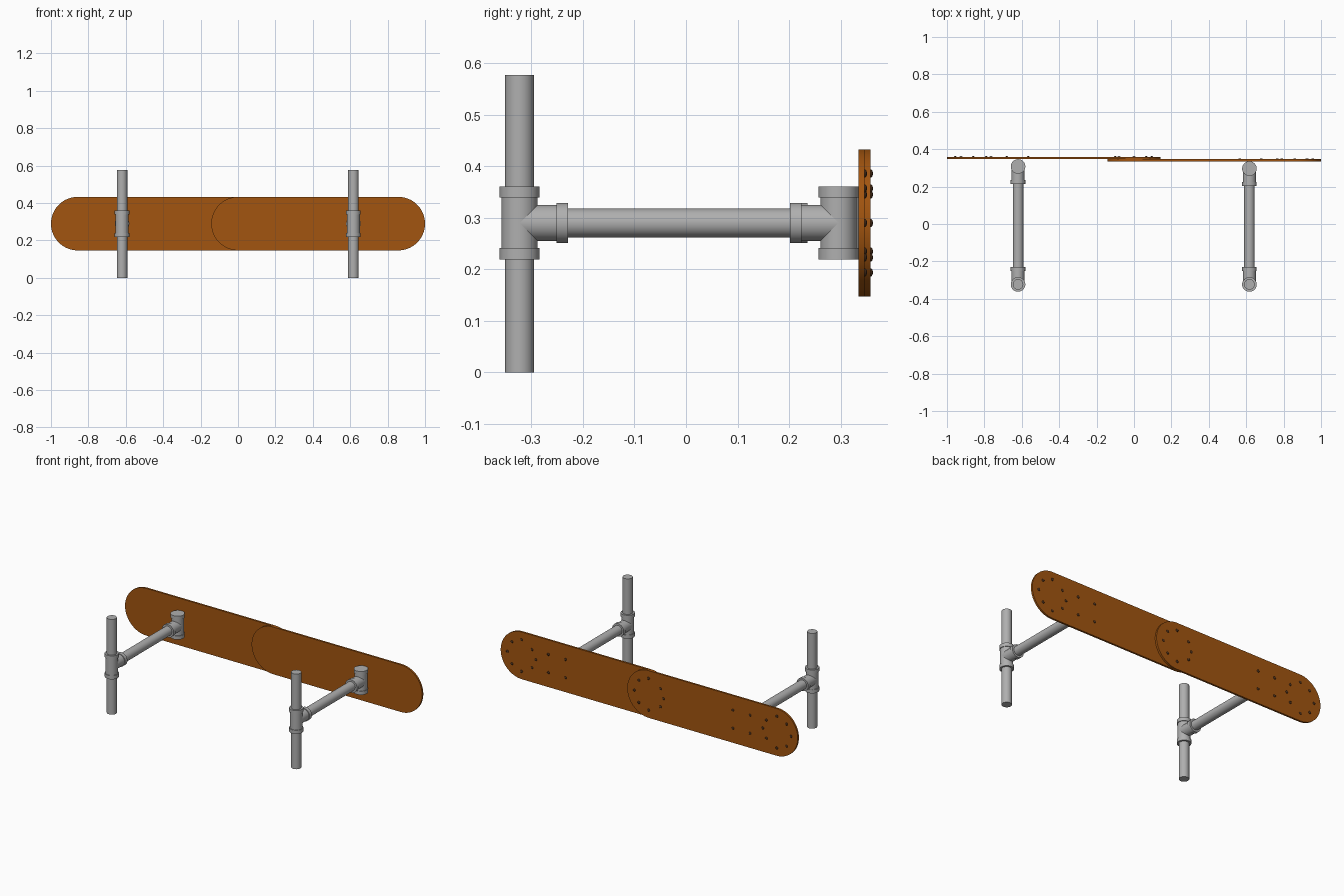
import bpy, bmesh, math
from mathutils import Vector

cube = bpy.data.objects.get("Cube")
if cube:
    bpy.data.objects.remove(cube, do_unlink=True)


def make_material(name, rgb):
    mat = bpy.data.materials.new(name)
    mat.use_nodes = True
    mat.diffuse_color = (*rgb, 1)
    mat.node_tree.nodes["Principled BSDF"].inputs["Base Color"].default_value = (*rgb, 1)
    return mat


STEEL = make_material("galvanised grey", (0.43, 0.43, 0.43))
WOOD = make_material("orange brown wood", (0.36, 0.09, 0.005))
BOLT = make_material("dark bolt", (0.06, 0.025, 0.01))

MID = 0.29           # height of the rail axis
POST_Y = -0.323
PIPE, BODY, COLLAR = 0.028, 0.035, 0.039
HALF_TEE = 0.071     # centre of a tee to its open end
LIP = 0.022          # length of a collar
BOARD_R = 0.143
THICK = 0.0115
FRONT_Y = 0.335      # front face of the front board


def finish(name, bm, mat):
    bmesh.ops.recalc_face_normals(bm, faces=bm.faces)
    mesh = bpy.data.meshes.new(name)
    bm.to_mesh(mesh)
    bm.free()
    mesh.materials.append(mat)
    obj = bpy.data.objects.new(name, mesh)
    bpy.context.collection.objects.link(obj)
    bpy.ops.object.select_all(action="DESELECT")
    obj.select_set(True)
    bpy.context.view_layer.objects.active = obj
    bpy.ops.object.shade_smooth_by_angle(angle=math.radians(35))
    return obj


def add_tube(bm, start, end, radius):
    """Capped cylinder between two points."""
    a, b = Vector(start), Vector(end)
    new = bmesh.ops.create_cone(bm, cap_ends=True, segments=40, radius1=radius,
                                radius2=radius, depth=(b - a).length)["verts"]
    turn = (b - a).to_track_quat("Z", "Y").to_matrix()
    bmesh.ops.rotate(bm, verts=new, matrix=turn)
    bmesh.ops.translate(bm, verts=new, vec=(a + b) / 2)


def pipe(name, start, end):
    bm = bmesh.new()
    add_tube(bm, start, end, PIPE)
    finish(name, bm, STEEL)


def tee(name, x, y, facing):
    """Vertical tee fitting with a branch along y and a collar on each opening."""
    bm = bmesh.new()
    centre = Vector((x, y, MID))
    up, out = Vector((0, 0, 1)), Vector((0, facing, 0))
    add_tube(bm, centre - up * (HALF_TEE - LIP), centre + up * (HALF_TEE - LIP), BODY)
    for d, reach in ((up, HALF_TEE), (-up, HALF_TEE), (out, 0.094)):
        add_tube(bm, centre + d * (reach - LIP), centre + d * reach, COLLAR)
    add_tube(bm, centre, centre + out * (0.094 - LIP), BODY)
    finish(name, bm, STEEL)


def board(name, x0, x1, y):
    """Round-ended plank standing on edge."""
    bm = bmesh.new()
    steps = 32
    ring = []
    for cx, start in ((x1 - BOARD_R, -math.pi / 2), (x0 + BOARD_R, math.pi / 2)):
        for i in range(steps + 1):
            a = start + math.pi * i / steps
            ring.append(bm.verts.new((cx + BOARD_R * math.cos(a), y,
                                      MID + BOARD_R * math.sin(a))))
    face = bm.faces.new(ring)
    top = bmesh.ops.extrude_face_region(bm, geom=[face])["geom"]
    bmesh.ops.translate(bm, vec=(0, THICK, 0),
                        verts=[g for g in top if isinstance(g, bmesh.types.BMVert)])
    finish(name, bm, WOOD)


def bolts(name, spots, y):
    """Low domed bolt heads on the back of a board."""
    bm = bmesh.new()
    for x, dz in spots:
        for z in {MID + dz, MID - dz}:
            new = bmesh.ops.create_uvsphere(bm, u_segments=12, v_segments=8,
                                            radius=0.008)["verts"]
            bmesh.ops.scale(bm, verts=new, vec=(1, 0.6, 1))
            bmesh.ops.translate(bm, verts=new, vec=(x, y, z))
    finish(name, bm, BOLT)


# Two supports: ground post, rail and rear tee; the right one reaches the rear board
for side, x, back_y in (("left", 0.617, FRONT_Y - COLLAR),
                        ("right", -0.62, FRONT_Y - COLLAR + THICK)):
    pipe(side + "_post", (x, POST_Y, 0), (x, POST_Y, 0.577))
    tee(side + "_post_tee", x, POST_Y, 1)
    pipe(side + "_rail", (x, POST_Y, MID), (x, back_y, MID))
    tee(side + "_board_tee", x, back_y, -1)

# Overlapping boards
board("left_board", -0.143, 1.0, FRONT_Y)
board("right_board", -1.0, 0.143, FRONT_Y + THICK)

# Bolt patterns: curved group at each outer end, ring through the overlap
end_group = [(0.955, 0), (0.925, 0.067), (0.86, 0.096), (0.79, 0.055),
             (0.765, 0), (0.68, 0.055), (0.565, 0.055)]
overlap = [(0.095, 0), (0.065, 0.067), (0, 0.096), (-0.08, 0.055), (-0.1, 0)]
bolts("left_end_bolts", end_group, FRONT_Y + THICK)
bolts("right_end_bolts", [(-x, z) for x, z in end_group], FRONT_Y + 2 * THICK)
bolts("overlap_bolts", overlap, FRONT_Y + 2 * THICK)
